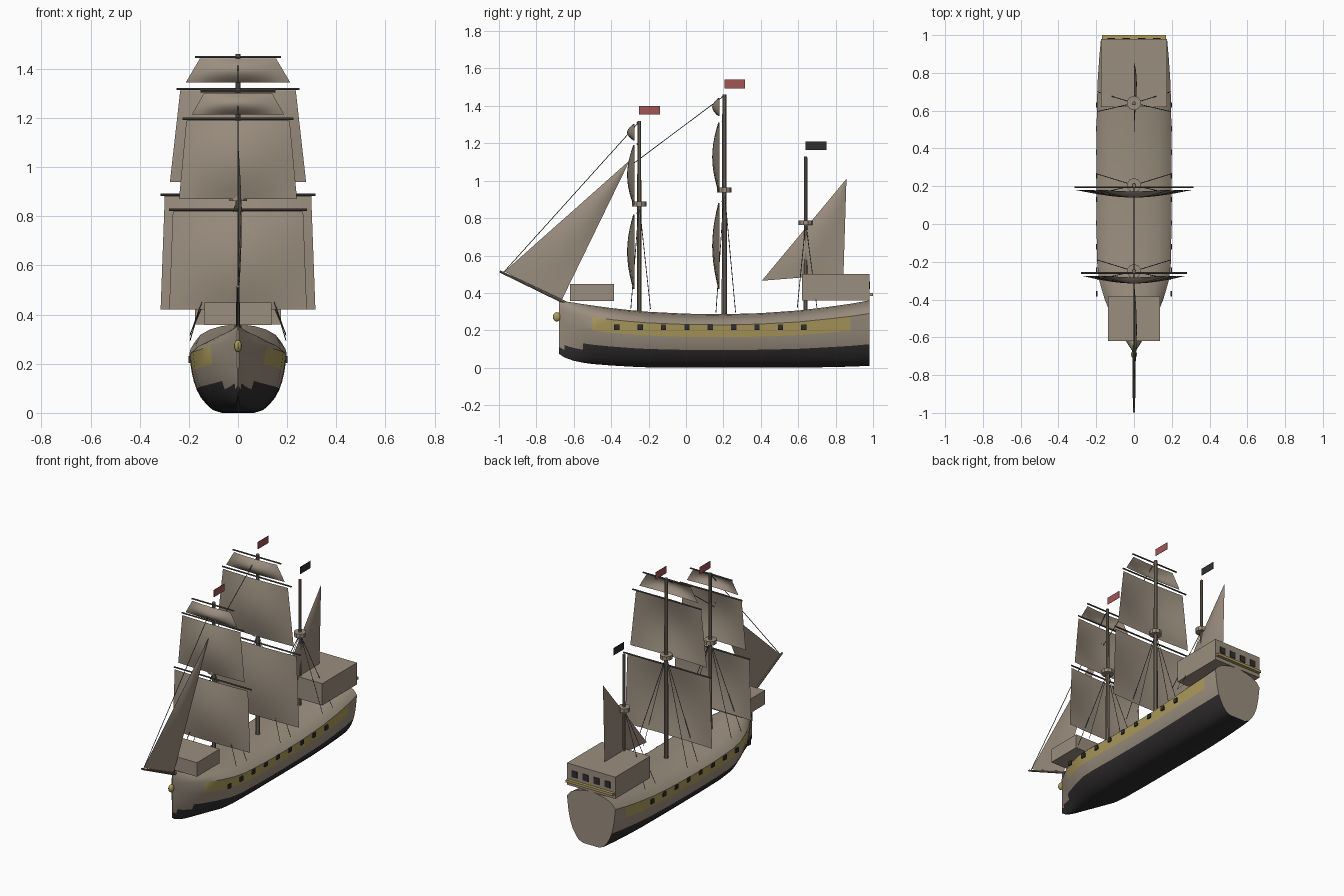
import bpy, bmesh, math
from mathutils import Vector

cube = bpy.data.objects.get("Cube")
if cube:
    bpy.data.objects.remove(cube, do_unlink=True)


def material(name, r, g, b):
    m = bpy.data.materials.new(name)
    m.use_nodes = True
    m.diffuse_color = (r, g, b, 1)
    node = next(n for n in m.node_tree.nodes if n.type == 'BSDF_PRINCIPLED')
    node.inputs["Base Color"].default_value = (r, g, b, 1)
    return m


TAN = material("weathered_tan", .325, .27, .21)
PITCH = material("black_pitch", .03, .027, .027)
OCHRE = material("ochre_paint", .42, .33, .11)
MAST = material("mast_brown", .21, .175, .135)
SPAR = material("dark_spar", .10, .092, .08)
RED = material("red_cloth", .36, .09, .09)


def finish(name, bm, *mats, smooth=False):
    me = bpy.data.meshes.new(name)
    bm.normal_update()
    bm.to_mesh(me)
    bm.free()
    for m in mats:
        me.materials.append(m)
    if smooth:
        me.shade_smooth()
        me.set_sharp_from_angle(angle=math.radians(35))
    ob = bpy.data.objects.new(name, me)
    bpy.context.collection.objects.link(ob)
    return ob


def box(name, mat, x, y, z):
    """Box from (min, max) pairs."""
    bm = bmesh.new()
    bmesh.ops.create_cube(bm, size=1)
    for v in bm.verts:
        v.co = [lo + (c + .5) * (hi - lo) for c, (lo, hi) in zip(v.co, (x, y, z))]
    return finish(name, bm, mat)


def rod(name, mat, a, b, r1, r2=None, sides=8):
    a, b = Vector(a), Vector(b)
    bm = bmesh.new()
    bmesh.ops.create_cone(bm, cap_ends=True, segments=sides, radius1=r1,
                          radius2=r1 if r2 is None else r2, depth=(b - a).length)
    rot = (b - a).to_track_quat('Z', 'Y')
    for v in bm.verts:
        v.co = rot @ v.co + (a + b) / 2
    return finish(name, bm, mat, smooth=sides > 5)


def sheet(name, point, n=10):
    """Cloth surface from a function of u and v."""
    bm = bmesh.new()
    rows = [[bm.verts.new(point(i / n, j / n)) for i in range(n + 1)] for j in range(n + 1)]
    for a, b in zip(rows, rows[1:]):
        for i in range(n):
            bm.faces.new((a[i], a[i + 1], b[i + 1], b[i]))
    bmesh.ops.remove_doubles(bm, verts=bm.verts, dist=1e-5)
    return finish(name, bm, TAN, smooth=True)


# Hull: lofted stations (y, half width, keel z, deck crown z)
stations = [(-.68, .004, .075, .36), (-.65, .024, .055, .355), (-.6, .055, .037, .348),
            (-.55, .086, .027, .34), (-.5, .113, .02, .333), (-.4, .155, .012, .319),
            (-.3, .184, .006, .308), (-.2, .196, .002, .299), (0, .198, 0, .289),
            (.2, .198, 0, .286), (.4, .198, 0, .292), (.6, .197, 0, .306),
            (.75, .193, .003, .324), (.88, .184, .006, .342), (.98, .175, .01, .36)]
# Cross-section (height fraction, width fraction): sides up to the gunwale, then cambered deck
GUNWALE = .8
section = [(0, .33), (.04, .52), (.13, .66), (.22, .765), (.33, .85), (.45, .91),
           (.57, .95), (GUNWALE, 1), (.88, .87), (.94, .66), (.98, .38), (1, .1)]
STRIPE_ROW = 6

bm = bmesh.new()
rings = []
for y, w, keel, deck in stations:
    power = 1 + 1.1 * max(0, (-.3 - y) / .38)
    half = [(w * f ** (power if t < GUNWALE else 1), keel + t * (deck - keel))
            for t, f in section]
    outline = [(-x, z) for x, z in reversed(half)] + half
    rings.append([bm.verts.new((x, y, z)) for x, z in outline])
count = len(section)
for a, b in zip(rings, rings[1:]):
    for i in range(2 * count - 1):
        f = bm.faces.new((a[i], a[i + 1], b[i + 1], b[i]))
        c = f.calc_center_median()
        row = i - count if i >= count else count - 2 - i
        if row == STRIPE_ROW and -.5 < c.y < .88:
            f.material_index = 2
        elif c.z < .115 and row < 4:
            f.material_index = 1
    bm.faces.new((a[-1], a[0], b[0], b[-1]))        # deck crown
bm.faces.new(rings[0])
bm.faces.new(rings[-1])
bmesh.ops.recalc_face_normals(bm, faces=bm.faces)
finish("hull", bm, TAN, PITCH, OCHRE, smooth=True)

# Gun ports
for side, s in (("left", 1), ("right", -1)):
    for k in range(9):
        y = -.37 + .125 * k
        box(f"gun_port_{side}_{k + 1}", PITCH, sorted((s * .193, s * .202)),
            (y - .014, y + .014), (.203, .231))

# Castles, stern gallery and figurehead
box("forecastle", TAN, (-.137, .137), (-.62, -.385), (.357, .449))
box("sterncastle", TAN, (-.175, .175), (.62, .98), (.36, .502))
box("stern_rail", OCHRE, (-.17, .17), (.975, 1), (.384, .4))
for k in range(4):
    x = -.12 + .08 * k
    box(f"stern_window_{k + 1}", PITCH, (x - .02, x + .02), (.976, .984), (.42, .462))
bm = bmesh.new()
bmesh.ops.create_uvsphere(bm, u_segments=12, v_segments=8, radius=1)
for v in bm.verts:
    v.co = (v.co.x * .016, v.co.y * .022 - .69, v.co.z * .025 + .272)
finish("figurehead", bm, OCHRE, smooth=True)


def square_sail(name, mast_y, yard_half, top_half, low_half, top, low):
    y = mast_y - .025

    def point(u, v):
        half = low_half + (top_half - low_half) * v
        belly = .04 * math.sin(math.pi * u) * math.sin(math.pi * (.06 + .88 * v))
        return ((2 * u - 1) * half, y - belly, low + (top - low) * v)
    sheet(name + "_sail", point)
    rod(name + "_yard", SPAR, (-yard_half, mast_y - .01, top + .006),
        (yard_half, mast_y - .01, top + .006), .0048)


def mast(name, y, top, deck, radius, platform, cloth, sails):
    rod(name + "_mast", MAST, (0, y, deck - .03), (0, y, top), radius, radius * .75, 10)
    rod(name + "_top", TAN, (0, y, platform - .013), (0, y, platform + .013), .038, sides=10)
    box(name + "_flag", cloth, (-.001, .001), (y, y + .11), (top + .033, top + .08))
    for s in (-1, 1):
        for dy in (-.045, .06):
            rod(name + "_shroud", SPAR, (0, y, platform), (s * .195, y + dy, deck), .002, sides=4)
    for label, *dims in sails:
        square_sail(f"{name}_{label}", y, *dims)


mast("fore", -.25, 1.32, .315, .013, .875, RED,
     [("course", .28, .265, .28, .82, .42), ("topsail", .225, .21, .24, 1.19, .87),
      ("topgallant", .152, .138, .187, 1.302, 1.215)])
mast("main", .205, 1.46, .295, .0145, .95, RED,
     [("course", .315, .298, .315, .882, .42), ("topsail", .25, .235, .277, 1.312, .94),
      ("topgallant", .174, .155, .212, 1.442, 1.345)])
mast("mizzen", .64, 1.13, .32, .011, .775, PITCH, [])


# Fore-and-aft sails
def triangle_sail(name, apex, a, b, belly):
    apex, a, b = (Vector((0, *p)) for p in (apex, a, b))

    def point(u, v):
        p = apex.lerp(a.lerp(b, u), v)
        p.x = belly * math.sin(math.pi * u) * math.sin(math.pi * v)
        return p
    sheet(name, point)


triangle_sail("jib", (-.3, 1.11), (-.97, .515), (-.67, .35), .015)
triangle_sail("lateen_sail", (.858, 1.01), (.405, .465), (.842, .5), .015)

# Bowsprit and stays
rod("bowsprit", MAST, (0, -.64, .345), (0, -.995, .515), .009, .006)
rod("forestay", SPAR, (0, -.975, .51), (0, -.25, 1.315), .0022, sides=5)
rod("mainstay", SPAR, (0, -.29, 1.085), (0, .205, 1.455), .0022, sides=5)
